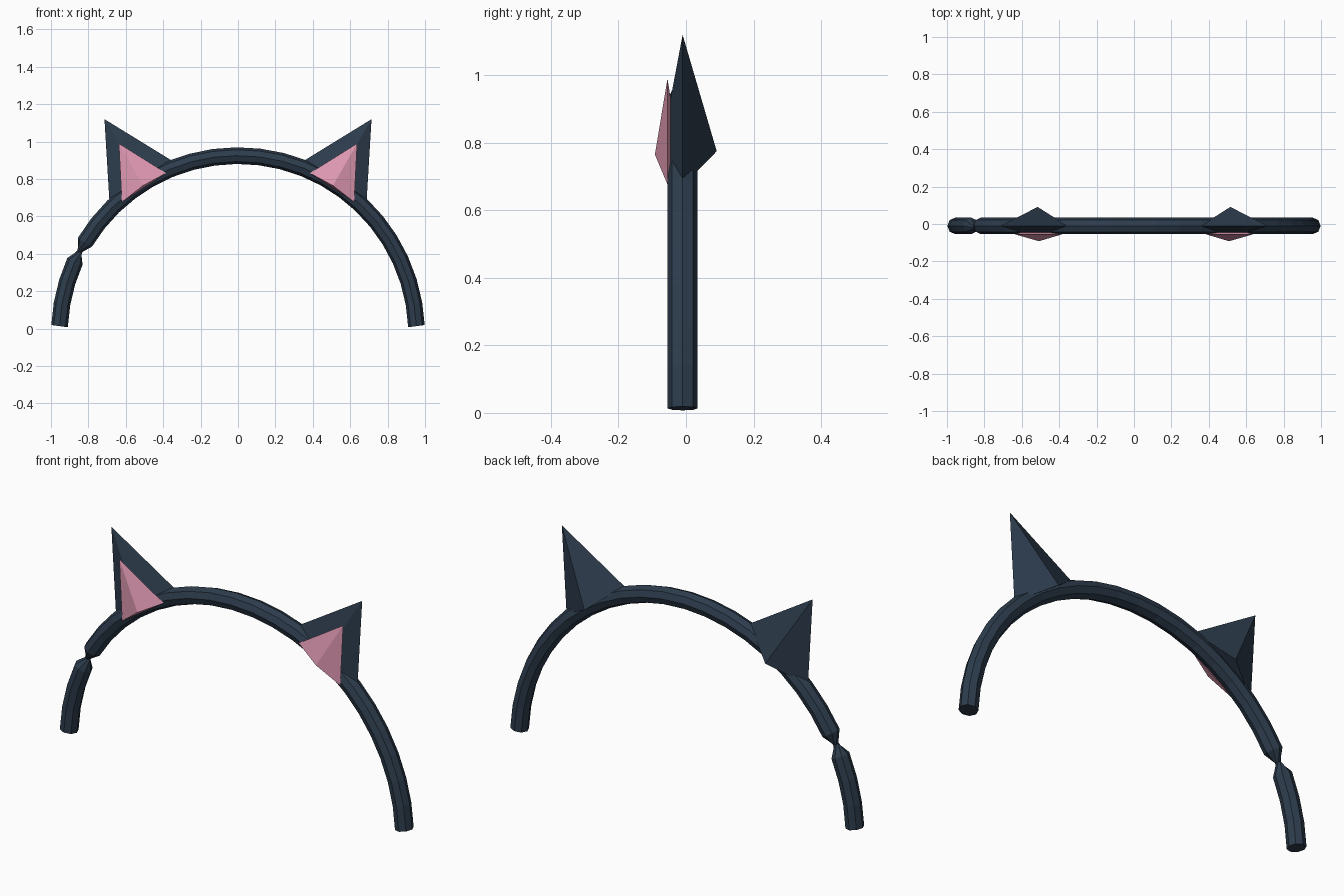
import bpy, bmesh, math
from mathutils import Vector

if "Cube" in bpy.data.objects:
    bpy.data.objects.remove(bpy.data.objects["Cube"])


def material(name, rgb):
    m = bpy.data.materials.new(name)
    m.diffuse_color = (*rgb, 1)
    m.use_nodes = True
    m.node_tree.nodes["Principled BSDF"].inputs["Base Color"].default_value = m.diffuse_color
    return m


NAVY = material("dark navy", (0.026, 0.045, 0.073))
PINK = material("soft pink", (0.75, 0.32, 0.45))
Y0 = -0.01  # depth of the band's centre line


def finish(bm, name, mat):
    bmesh.ops.recalc_face_normals(bm, faces=bm.faces)
    me = bpy.data.meshes.new(name)
    bm.to_mesh(me)
    bm.free()
    me.materials.append(mat)
    ob = bpy.data.objects.new(name, me)
    bpy.context.collection.objects.link(ob)
    return ob


def headband():
    # Eight-sided tube swept along an arc, twisted and pinched at one spot
    R, CZ, r = 0.955, -0.03, 0.0445
    rings = [(2.6 + (149 - 2.6) * i / 20, r, 0) for i in range(21)]
    rings.append((152.5, 0.014, 45))
    rings += [(155.9 + (177.4 - 155.9) * i / 3, r, 90) for i in range(4)]
    bm = bmesh.new()
    loops = []
    for i, (deg, rad, twist) in enumerate(rings):
        t = math.radians(deg)
        centre = Vector((R * math.cos(t), Y0, CZ + R * math.sin(t)))
        # The end cuts lean a little
        lean = math.radians(5 if i == 0 else -5 if i == len(rings) - 1 else 0)
        out = Vector((math.cos(t + lean), 0, math.sin(t + lean)))
        loop = []
        for k in range(8):
            a = math.radians(45 * k + twist)
            loop.append(bm.verts.new(
                centre + out * rad * math.cos(a) + Vector((0, rad * math.sin(a), 0))))
        loops.append(loop)
    for a, b in zip(loops, loops[1:]):
        for k in range(8):
            n = (k + 1) % 8
            bm.faces.new((a[k], a[n], b[n], b[k]))
    bm.faces.new(loops[0])
    bm.faces.new(loops[-1])
    finish(bm, "headband", NAVY)


def pyramid(name, mat, side, tip, low, high, mid, y, front, back):
    # Four-sided pyramid on a diamond base; points are (x, z) on the right side
    bm = bmesh.new()

    def vert(p, depth):
        return bm.verts.new((side * p[0], depth, p[1]))

    top = vert(tip, y)
    base = [vert(low, y), vert(mid, front), vert(high, y), vert(mid, back)]
    for k in range(4):
        bm.faces.new((top, base[k], base[(k + 1) % 4]))
    # Base folded along its long diagonal
    bm.faces.new((base[0], base[1], base[2]))
    bm.faces.new((base[0], base[2], base[3]))
    finish(bm, name, mat)


headband()
for side, label in ((-1, "left"), (1, "right")):
    pyramid(label + "_outer_ear", NAVY, side, (0.714, 1.12), (0.687, 0.672),
            (0.356, 0.90), (0.515, 0.775), Y0, -0.075, 0.091)
    pyramid(label + "_inner_ear", PINK, side, (0.637, 0.99), (0.621, 0.677),
            (0.384, 0.832), (0.508, 0.765), -0.055, -0.092, -0.018)
